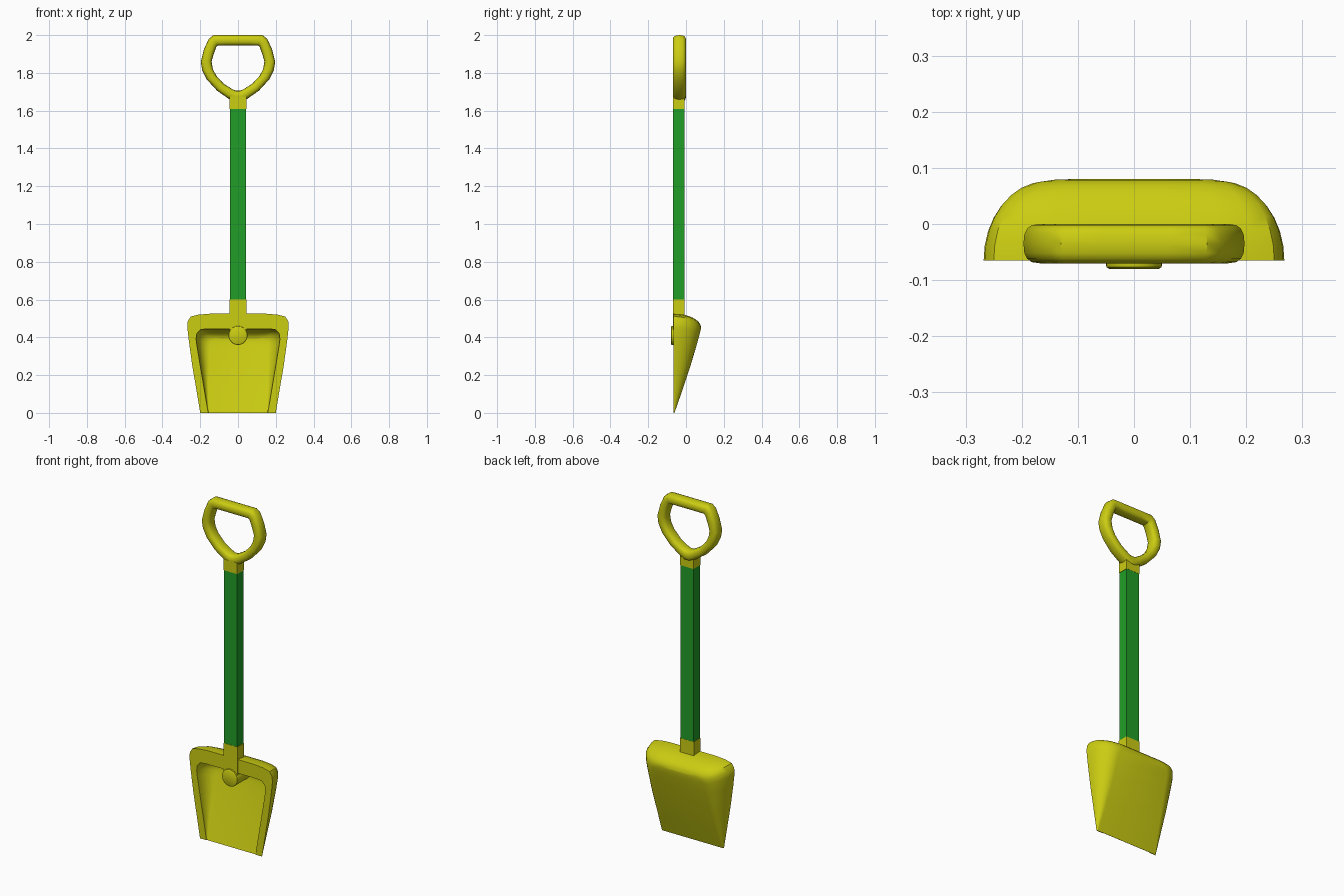
import bpy, bmesh, math
from mathutils import Vector

cube = bpy.data.objects.get("Cube")
if cube:
    bpy.data.objects.remove(cube, do_unlink=True)


def material(name, rgb):
    mat = bpy.data.materials.new(name)
    mat.use_nodes = True
    mat.diffuse_color = (*rgb, 1)
    mat.node_tree.nodes["Principled BSDF"].inputs["Base Color"].default_value = (*rgb, 1)
    return mat


yellow = material("yellow plastic", (0.6, 0.61, 0.006))
green = material("green plastic", (0.015, 0.34, 0.02))


def finish(bm, name, mat):
    bmesh.ops.recalc_face_normals(bm, faces=bm.faces)
    mesh = bpy.data.meshes.new(name)
    bm.to_mesh(mesh)
    bm.free()
    mesh.materials.append(mat)
    mesh.shade_smooth()
    mesh.set_sharp_from_angle(angle=math.radians(38))
    obj = bpy.data.objects.new(name, mesh)
    bpy.context.collection.objects.link(obj)
    return obj


def box(name, mat, half_x, y, z):
    bm = bmesh.new()
    bmesh.ops.create_cube(bm, size=1)
    for v in bm.verts:
        v.co = (v.co.x * 2 * half_x, y[v.co.y > 0], z[v.co.z > 0])
    return finish(bm, name, mat)


def mirrored(half):
    """Right half of an (x, z) outline, continued over the centre to the left."""
    return half + [(-x, z) for x, z in reversed(half)]


def loft(bm, rings, wrap):
    """Quads between rings of points; wrap closes each ring."""
    rows = [[bm.verts.new(p) for p in ring] for ring in rings]
    n = len(rows[0])
    for a, b in zip(rows, rows[1:]):
        for i in range(n if wrap else n - 1):
            j = (i + 1) % n
            bm.faces.new((a[i], a[j], b[j], b[i]))
    return rows


# Blade: outer edge and back panel, then opening edge and scoop floor
edge = mirrored([(.2, 0), (.22, .12), (.242, .25), (.26, .38), (.268, .45),
                 (.266, .485), (.25, .51), (.21, .52), (.15, .525), (.07, .525)])
back = mirrored([(.195, 0), (.18, .12), (.17, .25), (.165, .36), (.165, .41),
                 (.16, .43), (.15, .44), (.14, .446), (.11, .45), (.05, .45)])
opening = mirrored([(.158, 0), (.178, .12), (.2, .25), (.218, .36), (.222, .39),
                    (.218, .42), (.2, .44), (.17, .445), (.1, .445), (.05, .445)])
floor = mirrored([(.155, 0), (.155, .12), (.15, .25), (.15, .33), (.15, .36),
                  (.147, .375), (.14, .385), (.12, .39), (.09, .39), (.05, .39)])
FRONT = -.065


def depth(z):
    s = min(z / .45, 1)
    return .004 + .141 * (1.12 * s - .12 * s ** 3)


def bowl(rim, base, scale, steps=8):
    """Rings curving from a front rim back to a base outline."""
    rings = []
    for k in range(steps + 1):
        t = math.pi / 2 * k / steps
        f = 1 - math.cos(t)
        rings.append([(x + (u - x) * f, FRONT + depth(w) * scale * math.sin(t), z + (w - z) * f)
                      for (x, z), (u, w) in zip(rim, base)])
    return rings


bm = bmesh.new()
rows = loft(bm, bowl(edge, back, 1)[::-1] + bowl(opening, floor, .8), False)
for row in (rows[0], rows[-1]):
    n = len(row)
    for i in range(n // 2 - 1):
        bm.faces.new((row[i], row[i + 1], row[n - 2 - i], row[n - 1 - i]))
bmesh.ops.holes_fill(bm, edges=[e for e in bm.edges if e.is_boundary], sides=0)
finish(bm, "blade", yellow)

# Grip: closed loop whose oval section spans the inner and outer outlines
outer = mirrored([(.015, 1.645), (.045, 1.66), (.11, 1.705), (.165, 1.765), (.19, 1.815),
                  (.197, 1.86), (.18, 1.925), (.155, 1.98), (.13, 2), (.06, 2)])
inner = mirrored([(.012, 1.706), (.03, 1.714), (.075, 1.742), (.115, 1.785), (.133, 1.82),
                  (.14, 1.86), (.13, 1.895), (.115, 1.937), (.108, 1.945), (.06, 1.945)])


def soft(v):
    return math.copysign(abs(v) ** .75, v)


SIDES = 16
sections = []
for k in range(SIDES + 1):
    a = 2 * math.pi * k / SIDES
    f = (1 + soft(math.cos(a))) / 2
    sections.append([(x + (u - x) * f, -.035 + .035 * soft(math.sin(a)), z + (w - z) * f)
                     for (x, z), (u, w) in zip(inner, outer)])
bm = bmesh.new()
loft(bm, sections, True)
bmesh.ops.remove_doubles(bm, verts=bm.verts, dist=1e-5)
finish(bm, "grip", yellow)

# Shaft with its sockets
BODY = (-.069, -.009)
box("shaft", green, .042, BODY, (.59, 1.62))
box("grip_neck", yellow, .044, (-.07, -.008), (1.61, 1.675))
box("blade_socket", yellow, .045, (-.07, -.008), (.42, .6))

# Round boss with a softened front edge, reaching back to the scoop wall
bm = bmesh.new()
circle = [Vector((math.cos(a), 0, math.sin(a)))
          for a in (2 * math.pi * i / 32 for i in range(32))]
centre = Vector((0, 0, .41))
profile = [(.044, -.08), (.049, -.077), (.05, -.072), (.05, .05)]
rows = loft(bm, [[centre + c * r + Vector((0, y, 0)) for c in circle] for r, y in profile], True)
bm.faces.new(rows[0])
bm.faces.new(rows[-1])
finish(bm, "boss", yellow)
